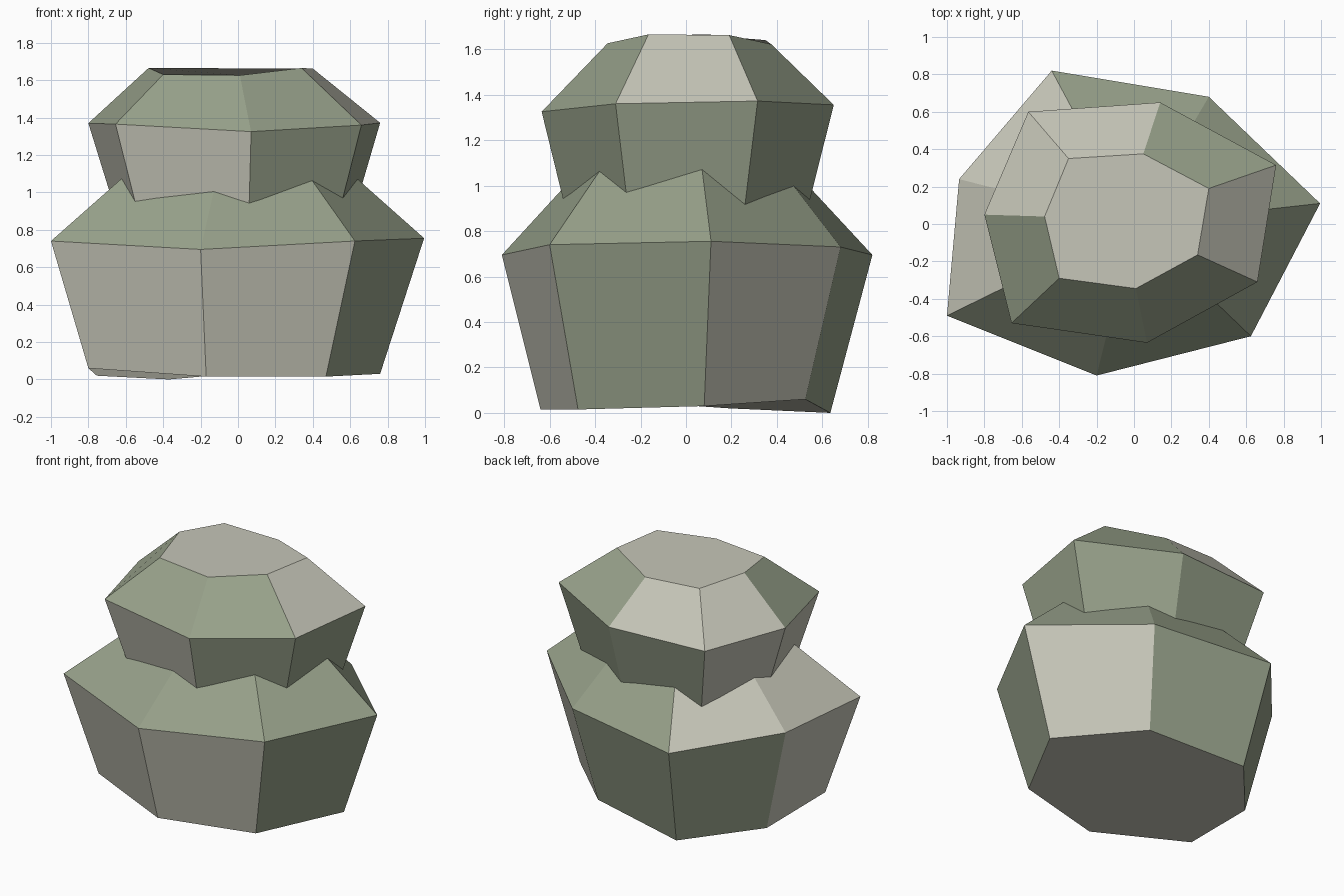
import bpy, bmesh

if "Cube" in bpy.data.objects:
    bpy.data.objects.remove(bpy.data.objects["Cube"])


def material(name, color):
    m = bpy.data.materials.new(name)
    m.diffuse_color = (*color, 1.0)
    m.use_nodes = True
    m.node_tree.nodes["Principled BSDF"].inputs["Base Color"].default_value = m.diffuse_color
    return m


MATS = [material("moss green", (0.314, 0.361, 0.258)),
        material("pale stone", (0.565, 0.565, 0.479))]


def boulder(name, rings, sides, slopes):
    """Faceted rock from three rings: foot, widest girth, crown.
    sides / slopes hold one letter per facet: G = moss, B = bare stone."""
    bm = bmesh.new()
    foot, girth, crown = [[bm.verts.new(p) for p in ring] for ring in rings]
    n = len(girth)
    for low, high, code in ((foot, girth, sides), (girth, crown, slopes)):
        for i in range(n):
            j = (i + 1) % n
            f = bm.faces.new((low[i], low[j], high[j], high[i]))
            f.material_index = 1 if code[i] == "B" else 0
    for cap in (foot, crown):
        bm.faces.new(cap).material_index = 1
    bmesh.ops.recalc_face_normals(bm, faces=bm.faces)
    me = bpy.data.meshes.new(name)
    bm.to_mesh(me)
    bm.free()
    for m in MATS:
        me.materials.append(m)
    ob = bpy.data.objects.new(name, me)
    bpy.context.collection.objects.link(ob)
    return ob


def scaled(ring, s, dz):
    return [(x * s, y * s, z + dz) for x, y, z in ring]


# Lower, wider boulder
lower_girth = [(-0.44, 0.82, 0.695), (0.40, 0.68, 0.73), (0.995, 0.11, 0.755),
               (0.625, -0.60, 0.74), (-0.20, -0.81, 0.695),
               (-1.0, -0.49, 0.74), (-0.935, 0.24, 0.75)]
lower_foot = [(-0.37, 0.635, 0.0), (0.31, 0.525, 0.06), (0.76, 0.08, 0.03),
              (0.47, -0.475, 0.015), (-0.17, -0.64, 0.015),
              (-0.80, -0.39, 0.06), (-0.755, 0.19, 0.02)]
boulder("lower_boulder",
        (lower_foot, lower_girth, scaled(lower_girth, 0.57, 0.38)),
        "GBGBBBG", "GGGGGBB")

# Upper, smaller boulder sunk into the lower one
upper_girth = [(-0.565, 0.60, 1.355), (0.14, 0.65, 1.355), (0.76, 0.315, 1.372),
               (0.66, -0.31, 1.36), (0.07, -0.635, 1.325),
               (-0.655, -0.53, 1.365), (-0.80, 0.05, 1.37)]
upper_crown = [(-0.35, 0.35, 1.64), (0.05, 0.375, 1.622), (0.40, 0.19, 1.662),
               (0.34, -0.165, 1.665), (0.01, -0.345, 1.626),
               (-0.40, -0.29, 1.63), (-0.478, 0.04, 1.665)]
boulder("upper_boulder",
        (scaled(upper_girth, 0.78, -0.57), upper_girth, upper_crown),
        "GGGGBBB", "BGBGGGB")
